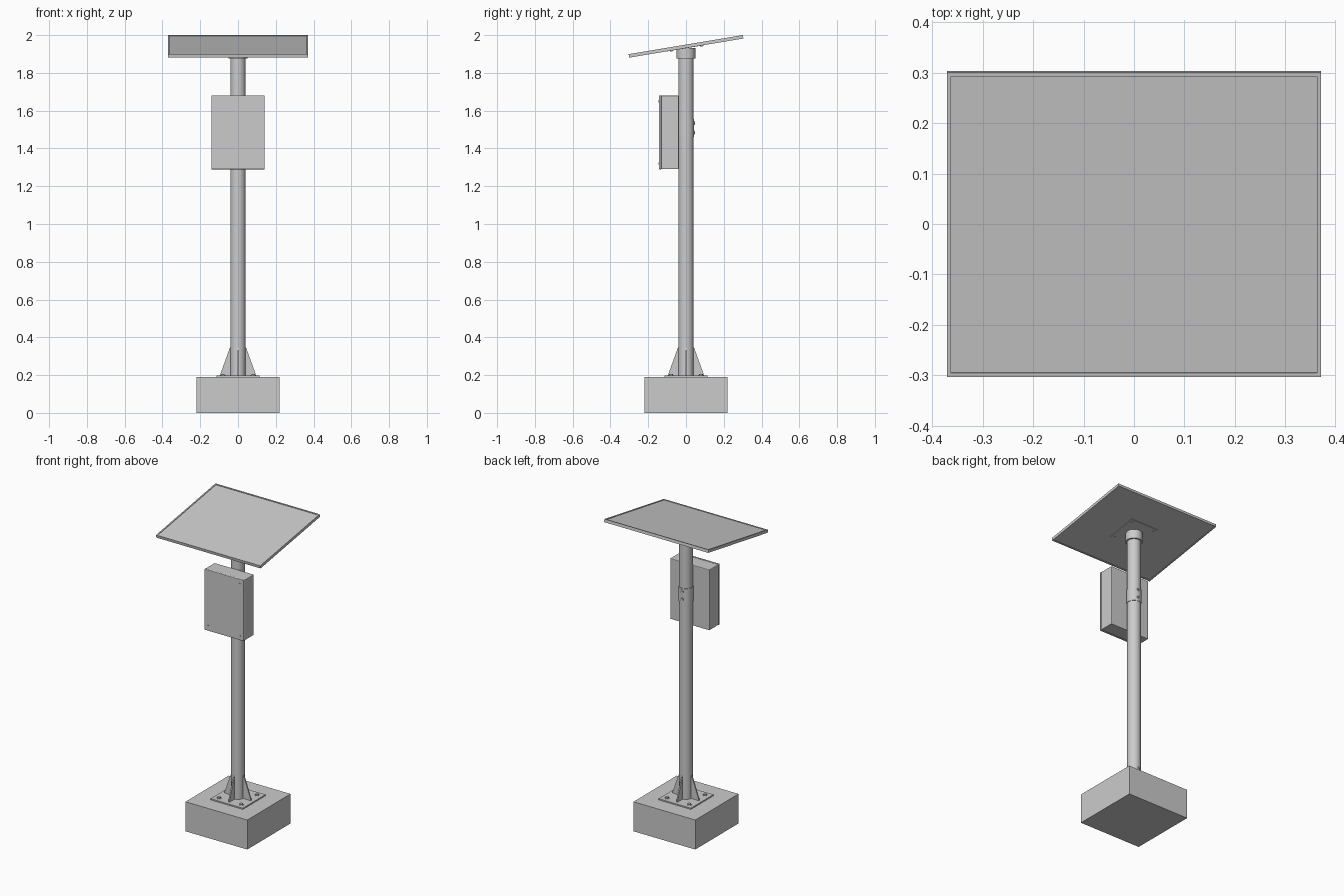
import bpy, bmesh, math
from mathutils import Matrix, Vector

if "Cube" in bpy.data.objects:
    bpy.data.objects.remove(bpy.data.objects["Cube"])

TILT = Matrix.Translation((0, 0, 1.9405)) @ Matrix.Rotation(math.radians(9.5), 4, 'X')


def finish(name, bm, matrix=None, bevel=0, smooth=False):
    bmesh.ops.recalc_face_normals(bm, faces=bm.faces)
    if matrix is not None:
        bm.transform(matrix)
    mesh = bpy.data.meshes.new(name)
    bm.to_mesh(mesh)
    bm.free()
    ob = bpy.data.objects.new(name, mesh)
    bpy.context.collection.objects.link(ob)
    if bevel:
        mod = ob.modifiers.new("bevel", 'BEVEL')
        mod.width, mod.segments = bevel, 2
    if smooth:
        bpy.ops.object.select_all(action='DESELECT')
        ob.select_set(True)
        bpy.context.view_layer.objects.active = ob
        bpy.ops.object.shade_smooth_by_angle(angle=math.radians(35))
    return ob


def box(name, lo, hi, matrix=None, bevel=0):
    lo, hi = Vector(lo), Vector(hi)
    bm = bmesh.new()
    bmesh.ops.create_cube(bm, size=1, matrix=Matrix.Translation((lo + hi) / 2)
                          @ Matrix.Diagonal((*(hi - lo), 1)))
    return finish(name, bm, matrix, bevel)


def cylinder(name, r, z0, z1, matrix=None, sides=48):
    bm = bmesh.new()
    bmesh.ops.create_cone(bm, cap_ends=True, segments=sides, radius1=r, radius2=r,
                          depth=z1 - z0, matrix=Matrix.Translation((0, 0, (z0 + z1) / 2)))
    return finish(name, bm, matrix, smooth=sides > 8)


def bolt(name, matrix, r=0.011, h=0.008):
    cylinder(name + "_washer", r * 1.35, -0.001, 0.002, matrix, 24)
    cylinder(name + "_head", r, 0, h, matrix, 6)


# Footing, base plate and pole
box("concrete_footing", (-0.22, -0.22, 0), (0.22, 0.22, 0.19))
box("base_plate", (-0.115, -0.115, 0.188), (0.115, 0.115, 0.198))
cylinder("pole", 0.04, 0.19, 1.90)
cylinder("pole_cap", 0.05, 1.875, 1.933)

# Triangular gussets around the pole foot
for i in range(4):
    bm = bmesh.new()
    outline = [(0.03, 0.197), (0.093, 0.197), (0.093, 0.207), (0.043, 0.345), (0.03, 0.345)]
    face = bm.faces.new([bm.verts.new((x, -0.004, z)) for x, z in outline])
    ext = bmesh.ops.extrude_face_region(bm, geom=[face])
    bmesh.ops.translate(bm, vec=(0, 0.008, 0),
                        verts=[v for v in ext["geom"] if isinstance(v, bmesh.types.BMVert)])
    finish(f"gusset_{i}", bm, Matrix.Rotation(i * math.pi / 2, 4, 'Z'))

# Corner bolts on the base plate and beneath the panel mount
down = Matrix.Rotation(math.pi, 4, 'X')
for sx in (-1, 1):
    for sy in (-1, 1):
        tag = f"{sx > 0:d}{sy > 0:d}"
        bolt("anchor_bolt_" + tag, Matrix.Translation((sx * 0.08, sy * 0.08, 0.198)))
        bolt("mount_bolt_" + tag,
             TILT @ Matrix.Translation((sx * 0.08, sy * 0.08, -0.010)) @ down, 0.005, 0.004)

# Tilted panel: framed slab with recessed faces
bm = bmesh.new()
bmesh.ops.create_cube(bm, size=1, matrix=Matrix.Diagonal((0.742, 0.613, 0.0185, 1)))
bm.normal_update()
for f in [f for f in bm.faces if abs(f.normal.z) > 0.9]:
    n = f.normal.copy()
    bmesh.ops.inset_region(bm, faces=[f], thickness=0.012)
    inner = f.verts[:]
    # The inset leaves a rim; drop a walled recess inside it
    ext = bmesh.ops.extrude_discrete_faces(bm, faces=[f])["faces"][0]
    bmesh.ops.translate(bm, verts=ext.verts[:], vec=n * -0.003)
finish("solar_panel", bm, TILT)
box("panel_mount_plate", (-0.1, -0.1, -0.010), (0.1, 0.1, -0.005), TILT)

# Control box with lid screws
box("control_box", (-0.14, -0.131, 1.29), (0.14, -0.038, 1.68), bevel=0.004)
box("control_box_lid", (-0.141, -0.143, 1.289), (0.141, -0.130, 1.681), bevel=0.004)
forward = Matrix.Rotation(math.pi / 2, 4, 'X')
for x in (-0.112, 0.112):
    for z in (1.32, 1.65):
        cylinder("lid_screw", 0.006, -0.002, 0.0015,
                 Matrix.Translation((x, -0.143, z)) @ forward, 16)

# Clamp band holding the box to the pole
cylinder("clamp_band", 0.0425, 1.46, 1.555)
backward = Matrix.Rotation(-math.pi / 2, 4, 'X')
for z in (1.485, 1.535):
    bolt("clamp_bolt", Matrix.Translation((0, 0.042, z)) @ backward, 0.008, 0.006)
